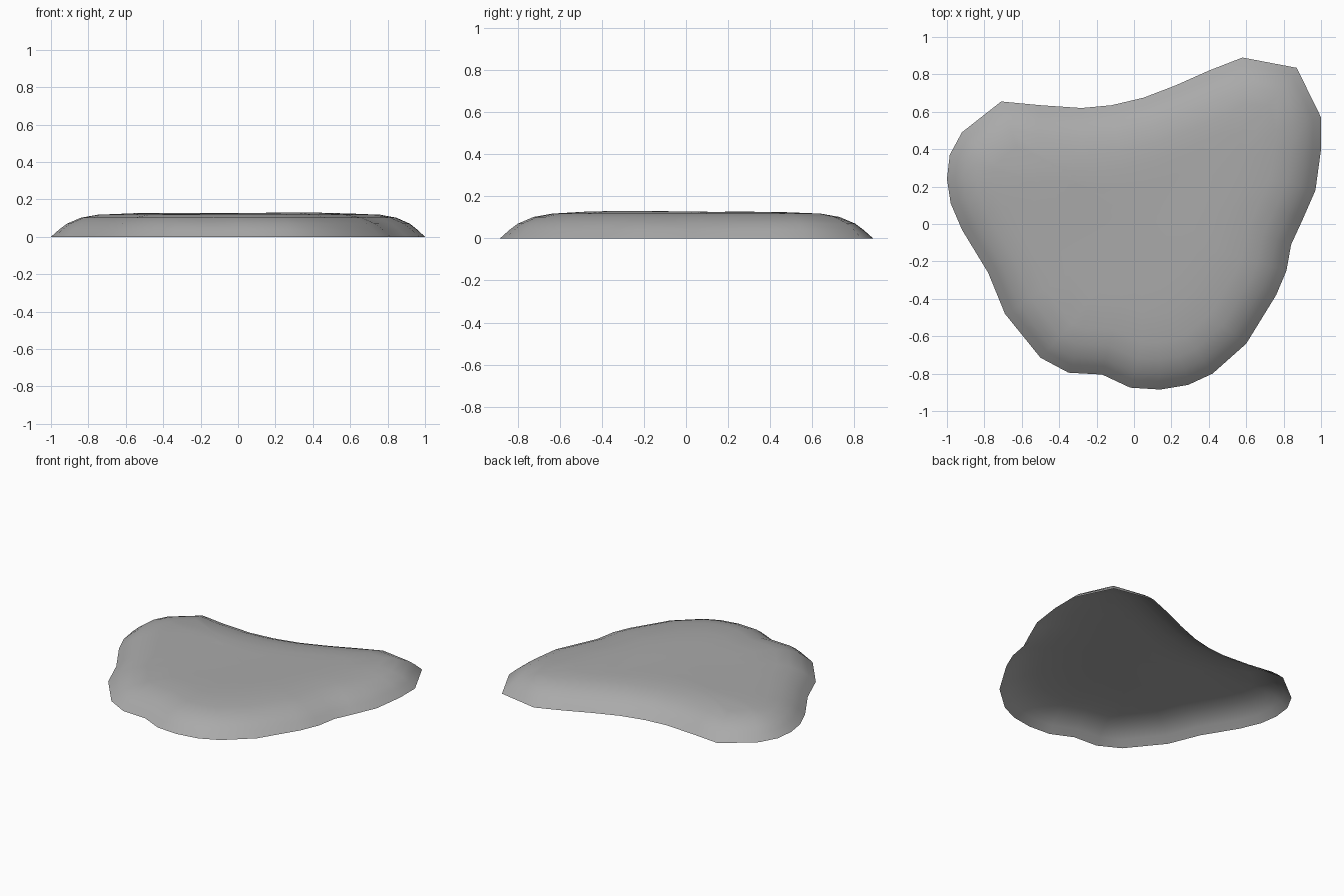
import bpy
import bmesh
import math
from mathutils import Vector

default_cube = bpy.data.objects.get("Cube")
if default_cube:
    bpy.data.objects.remove(default_cube, do_unlink=True)

# Ground outline of the slab, clockwise from the left tip
OUTLINE = [Vector(p) for p in (
    (-1, .24), (-.985, .37), (-.92, .49), (-.71, .655), (-.5, .635), (-.28, .62),
    (-.12, .635), (.05, .675), (.22, .74), (.4, .82), (.58, .89), (.87, .835),
    (1, .57), (1, .4), (.97, .18), (.9, .02), (.84, -.11), (.815, -.25),
    (.76, -.38), (.6, -.64), (.42, -.8), (.29, -.86), (.14, -.885), (-.02, -.875),
    (-.17, -.805), (-.35, -.795), (-.5, -.715), (-.69, -.48), (-.78, -.26),
    (-.92, -.03), (-.98, .11))]
CENTRE = Vector((.05, 0))
# Edge profile as (inset, height), then scales of the inner top rings
EDGE = ((0, 0), (.045, .04), (.085, .07), (.16, .102), (.25, .118))
INNER_SCALES = (.75, .5, .25)
COUNT = len(OUTLINE)


def inward(i):
    """Direction pointing into the outline at point i."""
    along = OUTLINE[(i + 1) % COUNT] - OUTLINE[i - 1]
    return Vector((along.y, -along.x)).normalized()


def top_height(point):
    """Gently uneven height of the flat top."""
    return .126 + .004 * math.sin(5 * point.x) * math.cos(4 * point.y + 1)


def add_ring(bm, points, height):
    return [bm.verts.new((p.x, p.y, height(p))) for p in points]


def make_material(name, colour):
    material = bpy.data.materials.new(name)
    material.use_nodes = True
    material.diffuse_color = colour
    shader = material.node_tree.nodes["Principled BSDF"]
    shader.inputs["Base Color"].default_value = colour
    shader.inputs["Roughness"].default_value = .9
    return material


# Rounded edge rings
bm = bmesh.new()
rings = []
for inset, level in EDGE:
    points = [p + inward(i) * inset for i, p in enumerate(OUTLINE)]
    rings.append(add_ring(bm, points, lambda p, level=level: level))

# Top rings shrinking to the centre
for scale in INNER_SCALES:
    rings.append(add_ring(bm, [CENTRE.lerp(p, scale) for p in points], top_height))
middle = bm.verts.new((CENTRE.x, CENTRE.y, top_height(CENTRE)))

# Skin the open-bottomed shell
for outer, inner in zip(rings, rings[1:]):
    for i in range(COUNT):
        j = (i + 1) % COUNT
        bm.faces.new((outer[i], inner[i], inner[j], outer[j]))
for i in range(COUNT):
    bm.faces.new((rings[-1][i], middle, rings[-1][(i + 1) % COUNT]))

for face in bm.faces:
    face.smooth = True

mesh = bpy.data.meshes.new("stone_slab")
bm.to_mesh(mesh)
bm.free()
mesh.materials.append(make_material("stone grey", (.4, .4, .4, 1)))
slab = bpy.data.objects.new("stone_slab", mesh)
bpy.context.collection.objects.link(slab)
